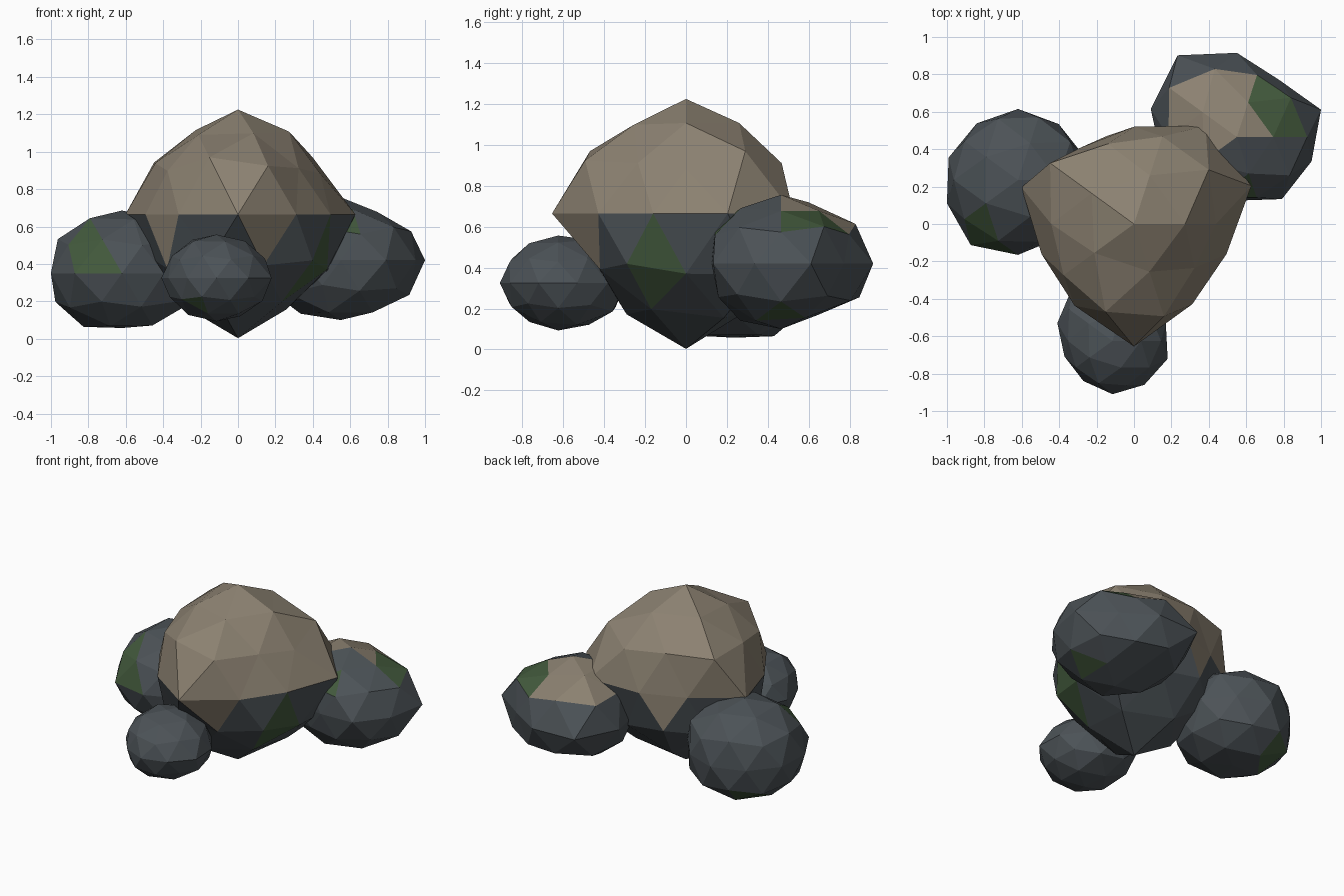
import bpy, bmesh, random
from math import atan2, cos, sin, degrees, radians
from mathutils import Vector

random.seed(4)


def material(name, rgb):
    m = bpy.data.materials.new(name)
    m.diffuse_color = (*rgb, 1)
    return m


MATS = [material("dark_stone", (0.072, 0.085, 0.095)),
        material("tan_stone", (0.26, 0.22, 0.165)),
        material("moss", (0.055, 0.10, 0.045))]

# Vertex rings of a two-level icosphere: height, first azimuth, azimuth step
RINGS = [(1, 0, 360), (0.8507, 0, 72), (0.5257, 36, 72), (0.4472, 0, 72),
         (0, 18, 36),
         (-0.4472, 36, 72), (-0.5257, 0, 72), (-0.8507, 36, 72), (-1, 0, 360)]


def rock(name, centre, radii, flat=1.0, jitter=0.0, tan=(), moss=(), tan_top=False):
    """Icosphere with a radius per vertex ring; tan and moss are (azimuth, elevation) of faces."""
    bm = bmesh.new()
    bmesh.ops.create_icosphere(bm, subdivisions=2, radius=1)
    bm.normal_update()
    # Pick the painted faces while the sphere is still regular
    for f in bm.faces:
        f.smooth = False
        f.material_index = 1 if tan_top and f.calc_center_median().z > 0 else 0
    for index, spots in ((1, tan), (2, moss)):
        for az, el in spots:
            a, e = radians(az), radians(el)
            d = Vector((cos(a) * cos(e), sin(a) * cos(e), sin(e)))
            max(bm.faces, key=lambda f: f.normal.dot(d)).material_index = index
    # Push each vertex to its own radius
    for v in bm.verts:
        n = v.co.normalized()
        k = min(range(9), key=lambda i: abs(RINGS[i][0] - n.z))
        r = radii[k]
        if not isinstance(r, (int, float)):
            az = degrees(atan2(n.y, n.x))
            r = r[round((az - RINGS[k][1]) / RINGS[k][2]) % len(r)]
        elif 0 < k < 8:
            r *= 1 + random.uniform(-jitter, jitter)
        v.co = Vector((n.x * r, n.y * r, n.z * r * flat))
    mesh = bpy.data.meshes.new(name)
    bm.to_mesh(mesh)
    bm.free()
    for m in MATS:
        mesh.materials.append(m)
    ob = bpy.data.objects.new(name, mesh)
    ob.location = centre
    bpy.context.collection.objects.link(ob)


# Large central boulder
rock("main_boulder", (0, 0, 0.665),
     [0.56, (0.52, 0.52, 0.53, 0.50, 0.51), (0.58, 0.53, 0.52, 0.58, 0.47),
      (0.49, 0.55, 0.62, 0.52, 0.58),
      (0.66, 0.65, 0.52, 0.50, 0.633, 0.52, 0.54, 0.655, 0.53, 0.52),
      (0.67, 0.55, 0.52, 0.53, 0.55), (0.56, 0.55, 0.55, 0.55, 0.52),
      (0.60, 0.57, 0.57, 0.58, 0.55), 0.662],
     tan_top=True, tan=[(216, -11), (288, -11), (108, -16)],
     moss=[(338, -22), (335, -48)])

# Left rock
rock("left_rock", (-0.62, 0.235, 0.35),
     [0.39, 0.40, 0.40, 0.39,
      (0.38, 0.37, 0.38, 0.375, 0.39, 0.40, 0.43, 0.40, 0.38, 0.38),
      0.40, 0.40, 0.385, 0.34],
     flat=0.86, jitter=0.02,
     moss=[(252, 11), (234, 20), (228, 38), (132, -38), (144, -52)])

# Small front rock, stretched towards the boulder
rock("front_rock", (-0.115, -0.625, 0.325),
     [0.29, (0.29, 0.31, 0.30, 0.29, 0.285), (0.29, 0.33, 0.28, 0.28, 0.285),
      (0.29, 0.31, 0.32, 0.27, 0.28),
      (0.30, 0.30, 0.33, 0.36, 0.31, 0.27, 0.265, 0.285, 0.29, 0.31),
      (0.30, 0.33, 0.28, 0.28, 0.28), (0.29, 0.33, 0.31, 0.27, 0.28),
      (0.30, 0.30, 0.29, 0.28, 0.28), 0.29],
     flat=0.8, moss=[(240, -38)])

# Back right rock
rock("back_right_rock", (0.55, 0.465, 0.42),
     [0.41, (0.37, 0.37, 0.43, 0.42, 0.39), (0.42, 0.45, 0.43, 0.40, 0.41),
      (0.42, 0.39, 0.50, 0.42, 0.38),
      (0.473, 0.38, 0.45, 0.54, 0.484, 0.42, 0.38, 0.34, 0.41, 0.42),
      (0.43, 0.45, 0.43, 0.36, 0.41), (0.43, 0.42, 0.45, 0.41, 0.38),
      (0.38, 0.36, 0.41, 0.40, 0.40), 0.39],
     flat=0.82,
     tan=[(36, 72), (108, 72), (180, 72), (108, 52), (84, 38), (132, 38),
          (156, 38), (180, 52)],
     moss=[(36, 52), (12, 38), (60, 38), (276, 38), (0, -52)])
